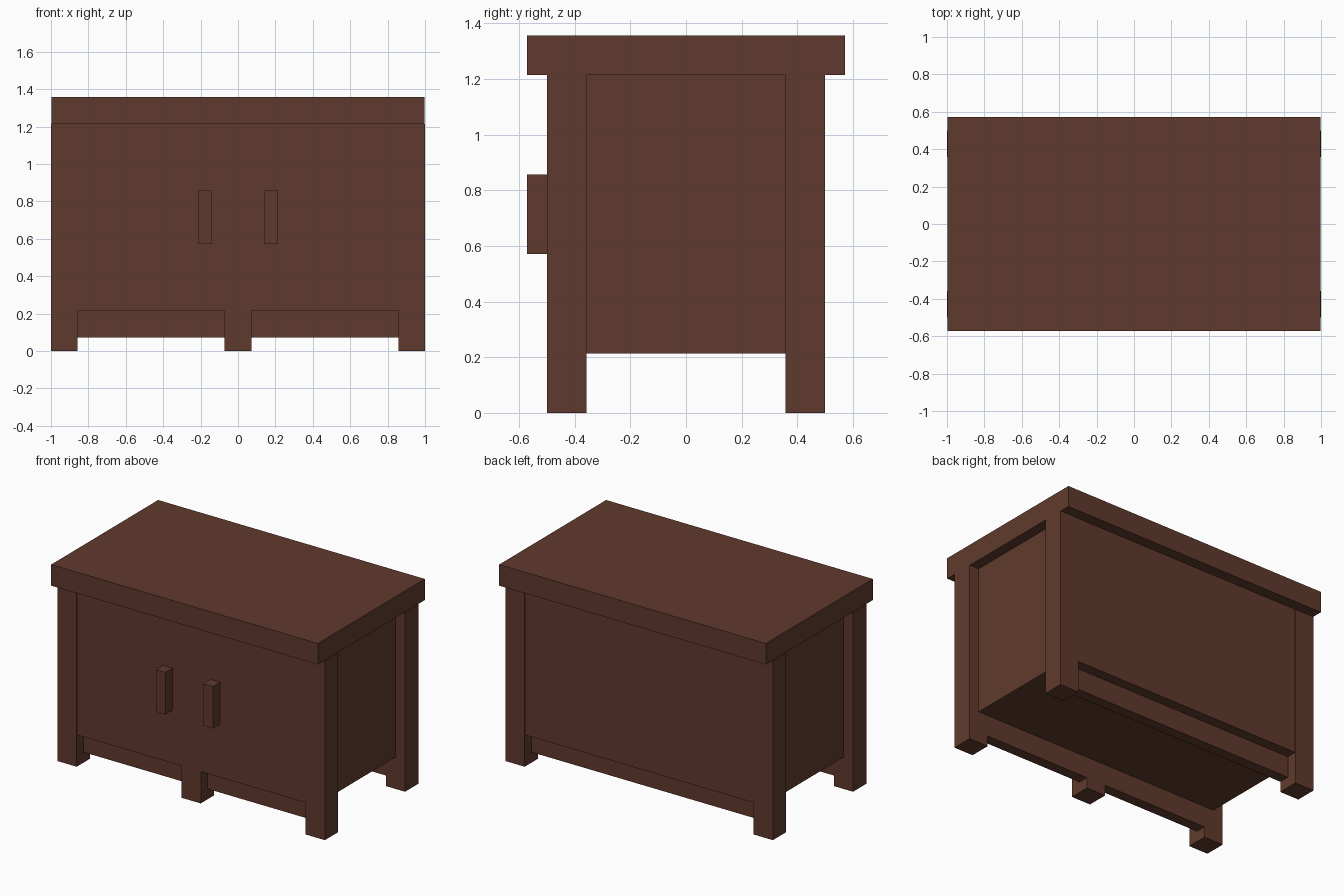
import bpy

if "Cube" in bpy.data.objects:
    bpy.data.objects.remove(bpy.data.objects["Cube"])

U = 1 / 14          # module size: the cabinet is 28 modules wide
EPS = 0.002         # tiny setback that keeps flush parts from overlapping

wood = bpy.data.materials.new("dark_brown_wood")
wood.diffuse_color = (0.117, 0.042, 0.026, 1)
wood.use_nodes = True
wood.node_tree.nodes["Principled BSDF"].inputs["Base Color"].default_value = wood.diffuse_color


def box(name, x, y, z):
    """Box from (min, max) pairs in world units."""
    bpy.ops.mesh.primitive_cube_add(size=1)
    ob = bpy.context.object
    ob.name = name
    for v in ob.data.vertices:
        for i, (lo, hi) in enumerate((x, y, z)):
            v.co[i] = hi if v.co[i] > 0 else lo
    ob.data.materials.append(wood)
    return ob


def mirrored(side, lo, hi):
    return (lo, hi) if side > 0 else (-hi, -lo)


# Table top
box("top_slab", (-1 + EPS, 1 - EPS), (-8 * U, 8 * U), (17 * U, 19 * U))

# Cabinet body with inset sides
box("body", (-13 * U, 13 * U), (-7 * U + EPS, 7 * U - EPS), (3 * U, 17 * U))

# Corner legs
for sx, xn in ((-1, "left"), (1, "right")):
    for sy, yn in ((-1, "front"), (1, "back")):
        box(f"{yn}_{xn}_leg", mirrored(sx, 12 * U, 1),
            mirrored(sy, 5 * U, 7 * U), (0, 17 * U))

# Front centre leg between the doors
box("front_centre_leg", (-U, U), (-7 * U, -5 * U), (0, 17 * U))

# Recessed rails under the body
for sy, yn in ((-1, "front"), (1, "back")):
    box(f"{yn}_rail", (-12 * U, 12 * U), mirrored(sy, 5 * U, 6 * U),
        (U, 3 * U))

# Door handles
for sx, xn in ((-1, "left"), (1, "right")):
    box(f"{xn}_handle", mirrored(sx, 2 * U, 3 * U),
        (-8 * U, -7 * U + EPS), (8 * U, 12 * U))
